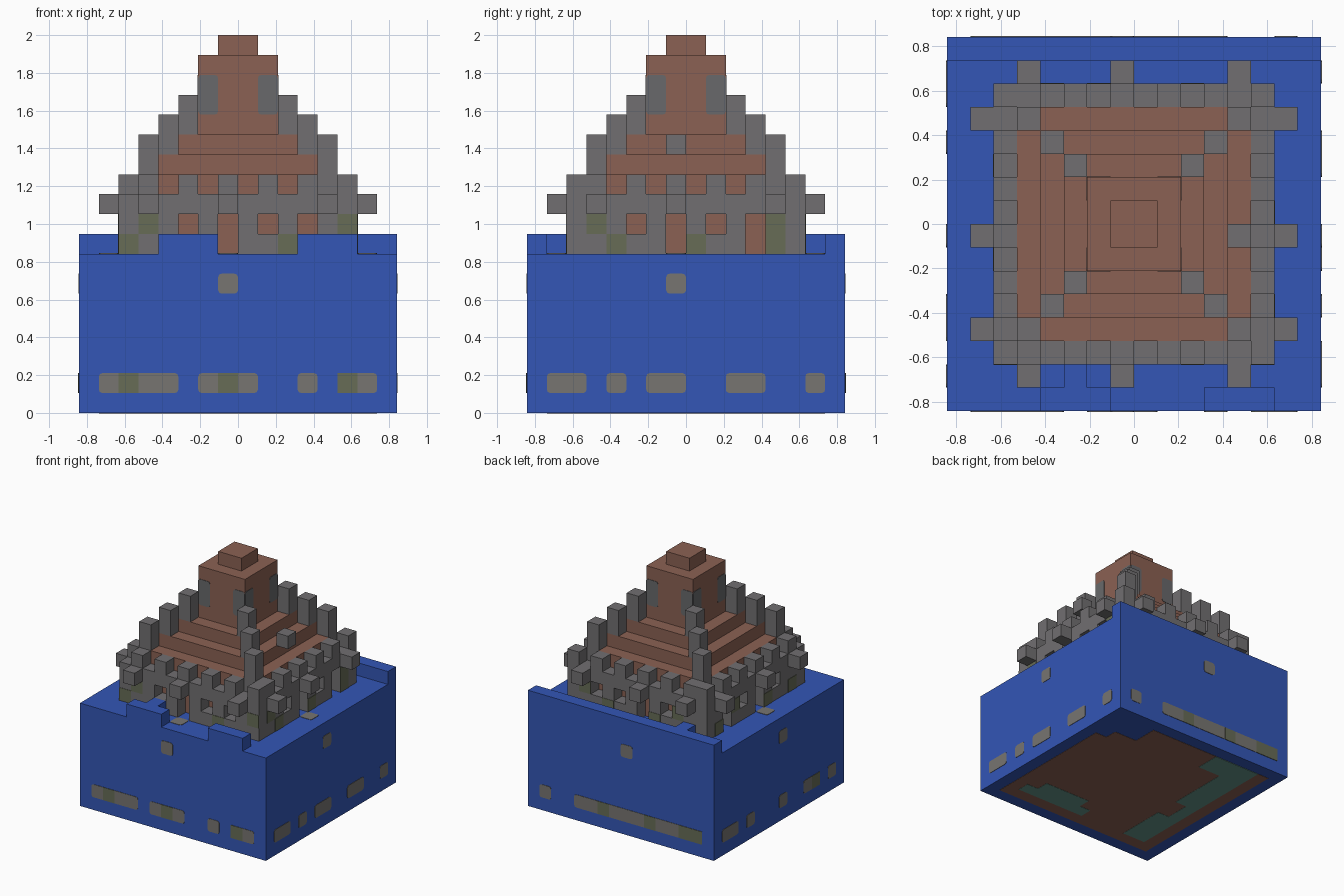
import bpy, bmesh
from mathutils import Vector

cube = bpy.data.objects.get("Cube")
if cube:
    bpy.data.objects.remove(cube)

U = 2 / 19   # edge of one block
N = 16       # blocks along each side
T = 0.03     # half thickness of a plate, in blocks


def material(name, rgb):
    lin = [(c / 255 / 12.92) if c < 11 else ((c / 255 + 0.055) / 1.055) ** 2.4 for c in rgb]
    m = bpy.data.materials.new(name)
    m.use_nodes = True
    m.diffuse_color = (*lin, 1)
    m.node_tree.nodes["Principled BSDF"].inputs["Base Color"].default_value = (*lin, 1)
    return m


BLUE = material("water blue", (51, 86, 182))
BROWN = material("clay brown", (139, 97, 83))
GREY = material("stone grey", (113, 111, 113))
PALE = material("pebble grey", (119, 117, 113))
MOSS = material("mossy stone", (103, 108, 86))
SLATE = material("slate grey", (104, 105, 107))
TEAL = material("sea teal", (100, 146, 136))


def place(p):
    return Vector(((p[0] - N / 2) * U, (p[1] - N / 2) * U, p[2] * U))


def finish(name, bm, mat):
    bmesh.ops.recalc_face_normals(bm, faces=bm.faces)
    me = bpy.data.meshes.new(name)
    bm.to_mesh(me)
    bm.free()
    me.materials.append(mat)
    bpy.context.collection.objects.link(bpy.data.objects.new(name, me))


def blocks(x, y, z):
    """Set of cells in inclusive ranges."""
    return {(i, j, k) for i in range(x[0], x[1] + 1)
            for j in range(y[0], y[1] + 1) for k in range(z[0], z[1] + 1)}


def build(name, cells, mat):
    """Join cells into one skin, keeping only exposed faces."""
    bm = bmesh.new()
    for c in cells:
        for axis in range(3):
            for s in (0, 1):
                n = list(c)
                n[axis] += 2 * s - 1
                if tuple(n) in cells:
                    continue
                a, b = (axis + 1) % 3, (axis + 2) % 3
                ring = []
                for du, dv in ((0, 0), (1, 0), (1, 1), (0, 1)):
                    p = list(c)
                    p[axis] += s
                    p[a] += du
                    p[b] += dv
                    ring.append(bm.verts.new(place(p)))
                bm.faces.new(ring if s else ring[::-1])
    bmesh.ops.remove_doubles(bm, verts=bm.verts, dist=0.001)
    bmesh.ops.dissolve_limit(bm, angle_limit=0.01, verts=bm.verts, edges=bm.edges)
    finish(name, bm, mat)


def on_side(side, depth, u0, u1, k0, k1):
    """Flat region on a side face: depth is the distance in from the outer face."""
    d = depth if side in ("front", "left_low") else N - depth
    if side in ("front", "back"):
        return (u0, d, k0), (u1 + 1, d, k1 + 1)
    return (d, u0, k0), (d, u1 + 1, k1 + 1)


def plates(name, regions, mat, lift=1.0, rounded=False):
    bm = bmesh.new()
    for lo, hi in regions:
        flat = [a for a in range(3) if lo[a] == hi[a]][0]
        lo, hi = list(lo), list(hi)
        lo[flat] -= T * lift
        hi[flat] += T * lift
        a, b = place(lo), place(hi)
        vs = bmesh.ops.create_cube(bm, size=1)["verts"]
        for v in vs:
            v.co = (a + b) / 2 + Vector(v.co[n] * (b - a)[n] for n in range(3))
        if rounded:
            es = {e for v in vs for e in v.link_edges
                  if abs((e.verts[0].co - e.verts[1].co)[flat]) > 1e-4}
            bmesh.ops.bevel(bm, geom=list(es), offset=0.018, segments=2,
                            profile=0.5, affect="EDGES")
    finish(name, bm, mat)


SIDES = ("front", "back", "right_high", "left_low")

# Water block, with the raised back rim and front crests
water = blocks((0, 15), (0, 15), (0, 7)) | blocks((0, 15), (15, 15), (8, 8))
water |= blocks((4, 6), (0, 0), (8, 8)) | blocks((11, 13), (0, 0), (8, 8))
water |= {(5, 1, 8), (3, 14, 8)}
build("water", water, BLUE)

# Stepped core: (inset of the layer, bottom, top)
core = set()
for inset, k0, k1 in ((3, 8, 11), (4, 12, 12), (5, 13, 13), (6, 14, 17), (7, 18, 18)):
    core |= blocks((inset, 15 - inset), (inset, 15 - inset), (k0, k1))

# Pillars on the corners of the steps
pillars = set()
for inset, k0, k1 in ((3, 11, 13), (4, 13, 14), (5, 14, 15)):
    for i in (inset, 15 - inset):
        for j in (inset, 15 - inset):
            pillars |= blocks((i, i), (j, j), (k0, k1))
build("stepped_core", core - pillars, BROWN)
build("corner_pillars", pillars, GREY)
build("ledge_stone", {(12, 7, 13)}, GREY)

# Outer wall with merlons, windows and doors
wall = blocks((2, 13), (2, 13), (8, 10)) - blocks((3, 12), (3, 12), (8, 10))
for e in (2, 13):
    for n in range(3, 14, 2):
        wall |= {(e, n, 11), (n, e, 11)}
    for n in (5, 7, 9, 11):
        wall -= {(e, n, 9), (n, e, 9)}
    wall -= {(e, 7, 8), (7, e, 8), (e, 11, 8)}

# Stones jutting out of the wall
for e in (1, 14):
    for n in (3, 7, 12):
        wall |= {(e, n, 10), (n, e, 10)}
build("outer_wall", wall, GREY)

# Mossy stones in the wall: side -> (place along the wall, layer)
mossy = {"front": ((2, 8), (3, 9), (10, 8), (13, 9)),
         "right_high": ((3, 9), (4, 8), (8, 8), (12, 8), (12, 9)),
         "back": ((4, 9), (6, 8), (10, 8), (12, 9)),
         "left_low": ((3, 8), (6, 8), (10, 9), (12, 8))}
plates("wall_moss", [on_side(s, 2, u, u, k, k) for s in SIDES for u, k in mossy[s]], MOSS)

# Slate corners of the tower
plates("tower_corners", [on_side(s, 6, u, u, 15, 16) for s in SIDES for u in (6, 9)],
       SLATE, rounded=True)

# Stones showing through the water: a low band and one stone high up
bands = {"front": ((1, 4), (6, 8), (11, 11), (13, 14)),
         "right_high": ((1, 2), (4, 4), (6, 7), (10, 11), (14, 14)),
         "back": ((1, 11), (14, 14)),
         "left_low": ((1, 1), (3, 4), (7, 7), (11, 11), (13, 14))}
stones = [on_side(s, 0, a, b, 1, 1) for s in SIDES for a, b in bands[s]]
stones += [on_side(s, 0, 7, 7, 6, 6) for s in SIDES]
stones += [((i, j, 8), (i + 1, j + 1, 8)) for i, j in ((7, 1), (14, 7), (7, 14), (1, 7))]
plates("water_stones", stones, PALE, rounded=True)
water_moss = {"front": (2, 7, 13), "back": (1, 2, 5, 9), "right_high": (), "left_low": (3,)}
plates("water_moss", [on_side(s, 0, u, u, 1, 1) for s in SIDES for u in water_moss[s]],
       MOSS, lift=1.3)


# Underside: clay bed with a cut corner, and teal patches
def bed(a0, a1, b0, b1):
    return (15 - a1, 15 - b1, 0), (16 - a0, 16 - b0, 0)


plates("clay_bed", [bed(1, 14, 4, 14), bed(2, 14, 3, 3), bed(4, 14, 1, 2)], BROWN, lift=0.7)
plates("teal_patches", [bed(2, 7, 13, 13), bed(3, 6, 12, 12), bed(10, 13, 1, 2),
                        bed(12, 13, 3, 7), bed(13, 13, 8, 9), bed(12, 13, 10, 13)],
       TEAL, lift=1.2)
